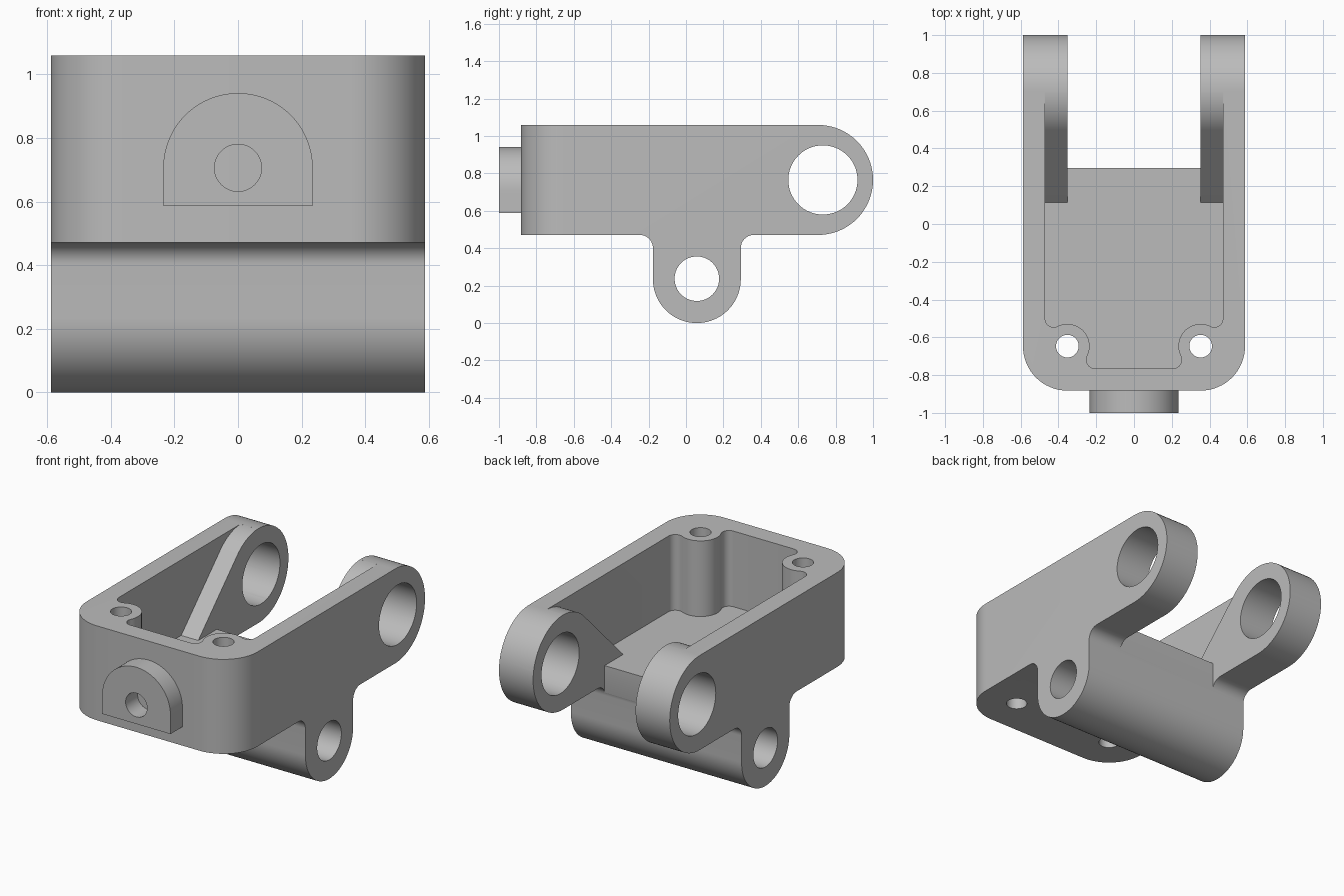
import bpy, bmesh
from math import sin, cos, radians, degrees, atan2, sqrt
from mathutils import Vector

cube = bpy.data.objects.get("Cube")
if cube:
    bpy.data.objects.remove(cube)

metal = bpy.data.materials.new("plain grey metal")
metal.use_nodes = True
grey = (0.5, 0.5, 0.5, 1)
metal.diffuse_color = grey
metal.node_tree.nodes["Principled BSDF"].inputs["Base Color"].default_value = grey

HALF = 0.588                  # half width
WALL = 0.1176
LOW, TOP, FLOOR = 0.471, 1.059, 0.588
FRONT = -0.882                # front face of the body
EAR_Y, EAR_Z, EAR_R = 0.706, 0.765, 0.294
LUG_Y, LUG_Z, LUG_R = 0.058, 0.235, 0.235
FILLET = 0.07
GAP = 0.353                   # half gap between ears


def arc(cx, cy, r, a0, a1, n=16):
    steps = [radians(a0 + (a1 - a0) * i / n) for i in range(n + 1)]
    return [(cx + r * cos(a), cy + r * sin(a)) for a in steps]


def circle(cx, cy, r, n=64):
    return arc(cx, cy, r, 0, 360, n)[:-1]


def prism(name, outline, axis, lo, hi):
    """Extrude a closed 2D outline along one axis from lo to hi."""
    place = {"x": lambda u, v, w: (w, u, v),
             "y": lambda u, v, w: (u, w, v),
             "z": lambda u, v, w: (u, v, w)}[axis]
    bm = bmesh.new()
    base = bm.faces.new([bm.verts.new(place(u, v, lo)) for u, v in outline])
    ext = bmesh.ops.extrude_face_region(bm, geom=[base])
    moved = [g for g in ext["geom"] if isinstance(g, bmesh.types.BMVert)]
    bmesh.ops.translate(bm, verts=moved, vec=Vector(place(0, 0, hi - lo)))
    bmesh.ops.recalc_face_normals(bm, faces=bm.faces)
    mesh = bpy.data.meshes.new(name)
    bm.to_mesh(mesh)
    bm.free()
    mesh.materials.append(metal)
    ob = bpy.data.objects.new(name, mesh)
    bpy.context.collection.objects.link(ob)
    return ob


def rect(u0, u1, v0, v1):
    return [(u0, v0), (u1, v0), (u1, v1), (u0, v1)]


def cut(target, cutter):
    """Subtract the cutter from the target and discard it."""
    mod = target.modifiers.new("cut", "BOOLEAN")
    mod.operation, mod.solver, mod.object = "DIFFERENCE", "EXACT", cutter
    bpy.context.view_layer.objects.active = target
    bpy.ops.object.modifier_apply(modifier=mod.name)
    bpy.data.objects.remove(cutter)


def smooth(ob):
    bpy.ops.object.select_all(action="DESELECT")
    ob.select_set(True)
    bpy.context.view_layer.objects.active = ob
    bpy.ops.object.shade_smooth_by_angle(angle=radians(30))


# Body: side outline with rounded rear ears and the hanging lug
side = [(FRONT, TOP), (FRONT, LOW)]
side += arc(LUG_Y - LUG_R - FILLET, LOW - FILLET, FILLET, 90, 0, 10)
side += arc(LUG_Y, LUG_Z, LUG_R, 180, 360, 40)
side += arc(LUG_Y + LUG_R + FILLET, LOW - FILLET, FILLET, 180, 90, 10)
side += arc(EAR_Y, EAR_Z, EAR_R, -90, 90, 40)
body = prism("bracket_body", side, "x", -HALF, HALF)

# Rounded front corners
bm = bmesh.new()
bm.from_mesh(body.data)
corners = [e for e in bm.edges
           if all(abs(v.co.y - FRONT) < 1e-4 for v in e.verts)
           and abs(e.verts[0].co.z - e.verts[1].co.z) > 0.1]
bmesh.ops.bevel(bm, geom=corners, offset=2 * WALL, segments=16,
                profile=0.5, affect="EDGES")
bm.to_mesh(body.data)
bm.free()

# Pocket plan: straight walls that wrap round the two screw posts
inner = HALF - WALL
post_x, post_y, post_r, nook = HALF - 2 * WALL, FRONT + 2 * WALL, WALL, 0.045
near = inner - nook - post_x
far = sqrt((post_r + nook) ** 2 - near ** 2)
turn = degrees(atan2(far, near))
plan = [(inner, 1.3)]
plan += arc(post_x + near, post_y + far, nook, 0, turn - 180, 12)
plan += arc(post_x, post_y, post_r, turn, 270 - turn, 24)[1:-1]
plan += arc(post_x - far, post_y - near, nook, 90 - turn, -90, 12)
plan += [(-x, y) for x, y in reversed(plan)]
pocket = prism("pocket_cutter", plan, "z", FLOOR, 1.4)

# Thick ears with a sloping front are kept out of the pocket
ear = arc(EAR_Y, EAR_Z, EAR_R, 135, 92, 20)
y0, z0 = ear[0]
ear = [(1.5, 0.3), (y0 - z0 + 0.3, 0.3)] + ear + [(ear[-1][0], 1.5), (1.5, 1.5)]
for sign in (-1, 1):
    lo, hi = sorted((sign * GAP, sign * 0.8))
    cut(pocket, prism("ear_keep", ear, "x", lo, hi))
cut(body, pocket)

# Open gap between the ears
cut(body, prism("gap_cutter", rect(-GAP, GAP, 0.296, 1.4), "z", -0.2, 1.4))

# Pivot holes and screw holes
cut(body, prism("ear_hole", circle(0.732, EAR_Z, 0.185), "x", -1, 1))
cut(body, prism("lug_hole", circle(LUG_Y, LUG_Z + 0.002, 0.119), "x", -1, 1))
for sign in (-1, 1):
    cut(body, prism("screw_hole", circle(sign * post_x, post_y, 0.06, 40), "z", 0.2, 1.4))
smooth(body)

# Front boss: arched pad with a shallow round hole
pad = [(-0.235, 0.588), (0.235, 0.588)] + arc(0, 0.706, 0.235, 0, 180, 40)
boss = prism("front_boss", pad, "y", -1, FRONT + 0.01)
cut(boss, prism("boss_hole", circle(0, 0.706, 0.074, 48), "y", -1.2, -0.5))
smooth(boss)
